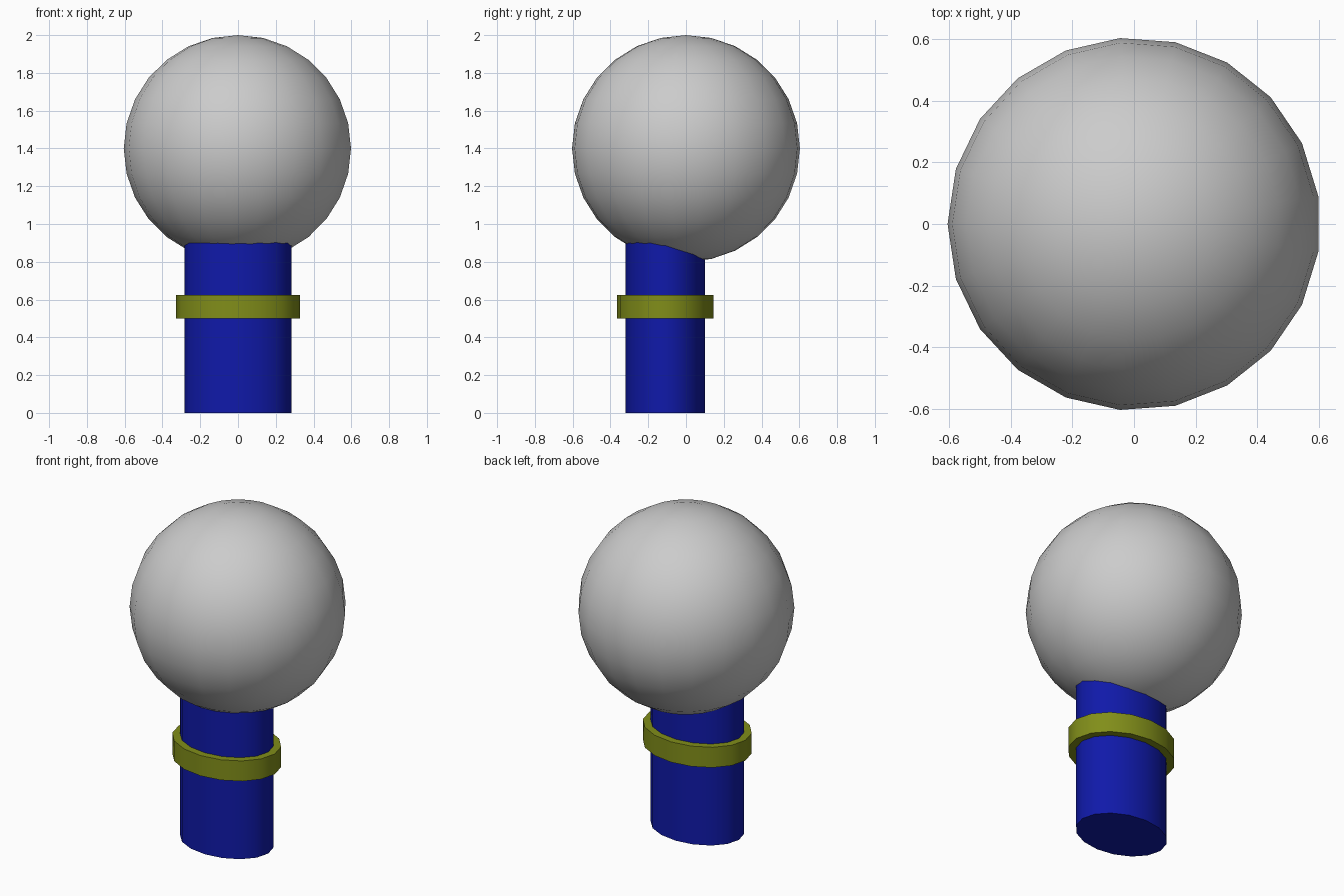
import bpy, math

if "Cube" in bpy.data.objects:
    bpy.data.objects.remove(bpy.data.objects["Cube"])


def paint(obj, name, color):
    mat = bpy.data.materials.new(name)
    mat.diffuse_color = color
    mat.use_nodes = True
    mat.node_tree.nodes["Principled BSDF"].inputs["Base Color"].default_value = mat.diffuse_color
    obj.data.materials.append(mat)


def oval(name, rx, ry, z0, z1, sides=16):
    # Upright oval prism sitting forward of the ball's centre
    bpy.ops.mesh.primitive_cylinder_add(vertices=sides, radius=1, depth=1,
                                        location=(0, -0.11, (z0 + z1) / 2))
    obj = bpy.context.object
    obj.name = name
    obj.scale = (rx, ry, z1 - z0)
    bpy.ops.object.transform_apply(location=False, rotation=False, scale=True)
    bpy.ops.object.shade_smooth_by_angle(angle=math.radians(40))
    return obj


# Ball head, with one vertex column at the back
bpy.ops.mesh.primitive_uv_sphere_add(segments=21, ring_count=14, radius=1,
                                     location=(0, 0, 1.4), rotation=(0, 0, math.pi / 2))
ball = bpy.context.object
ball.name = "ball_head"
ball.scale = (0.605, 0.605, 0.6)
bpy.ops.object.transform_apply(location=False, rotation=True, scale=True)
bpy.ops.object.shade_smooth()

# Oval handle, running up into the ball
handle = oval("handle", 0.283, 0.211, 0, 0.98)
paint(handle, "blue", (0.005, 0.01, 0.4, 1))

# Collar ring around the handle
collar = oval("collar", 0.327, 0.255, 0.5, 0.625)
paint(collar, "olive", (0.22, 0.27, 0.01, 1))
